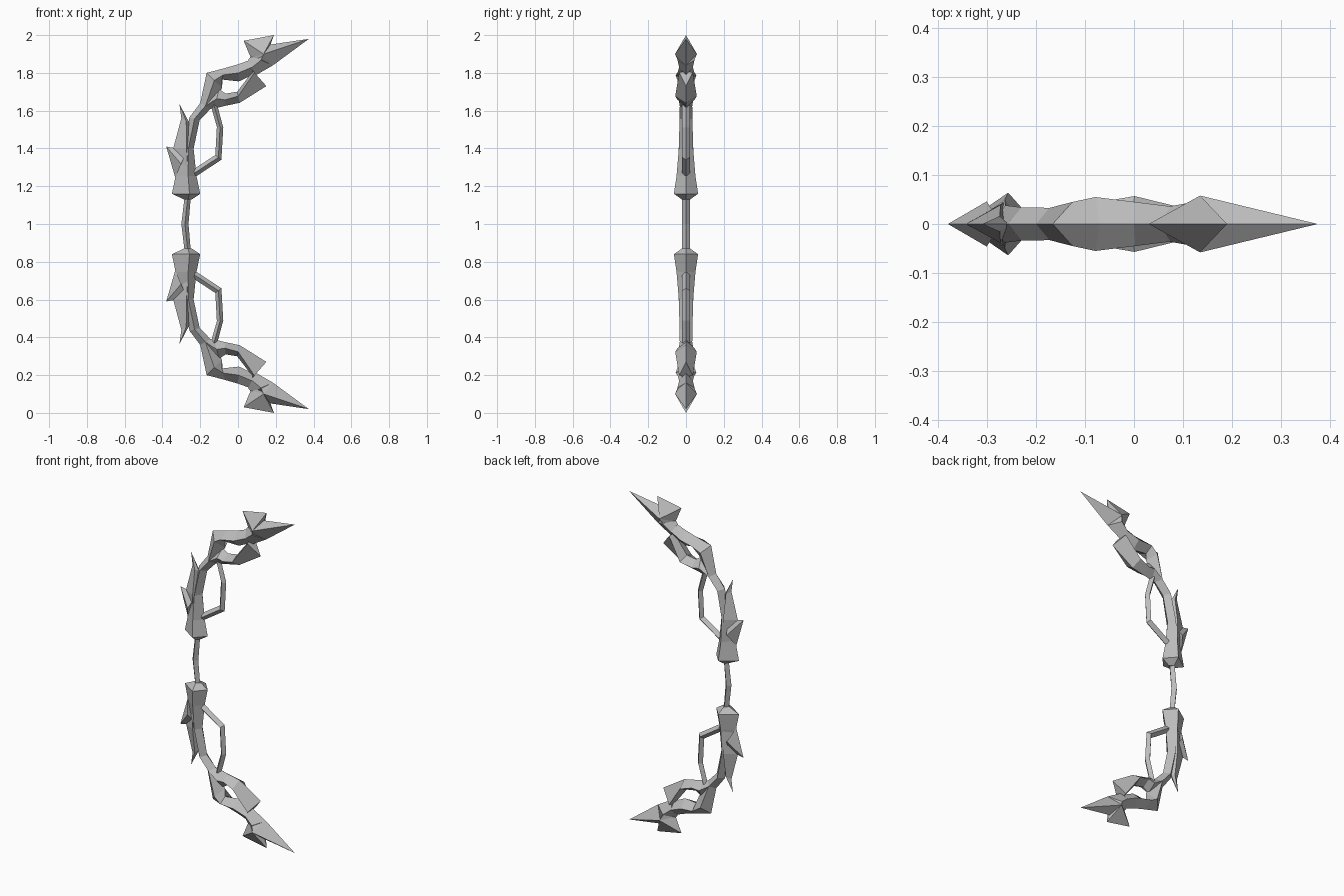
import bpy
import bmesh
from mathutils import Vector

cube = bpy.data.objects.get("Cube")
if cube:
    bpy.data.objects.remove(cube)

grey = bpy.data.materials.new("plain_grey")
grey.use_nodes = True
COLOR = (0.5, 0.5, 0.5, 1)
grey.diffuse_color = COLOR
grey.node_tree.nodes["Principled BSDF"].inputs["Base Color"].default_value = COLOR


def finish(name, bm, mirrored=True):
    """Clean the mesh and make an object, mirrored about the grip centre."""
    bmesh.ops.remove_doubles(bm, verts=bm.verts, dist=0.0005)
    bmesh.ops.recalc_face_normals(bm, faces=bm.faces)
    mesh = bpy.data.meshes.new(name)
    bm.to_mesh(mesh)
    bm.free()
    mesh.materials.append(grey)
    obj = bpy.data.objects.new(name, mesh)
    obj.location.z = 1
    bpy.context.collection.objects.link(obj)
    if mirrored:
        mod = obj.modifiers.new("Mirror", 'MIRROR')
        mod.use_axis = (False, False, True)
        mod.use_mirror_merge = False


def bar(name, stations, mirrored=True):
    """Loft diamond sections: outer edge, inner edge, half thickness, ridge place."""
    bm = bmesh.new()
    rings = []
    for outer, inner, half, place in stations:
        a = Vector((outer[0], 0, outer[1] - 1))
        b = Vector((inner[0], 0, inner[1] - 1))
        ridge, depth = a.lerp(b, place), Vector((0, half, 0))
        rings.append([bm.verts.new(p) for p in (a, ridge - depth, b, ridge + depth)])
    for r, s in zip(rings, rings[1:]):
        for i in range(4):
            j = (i + 1) % 4
            bm.faces.new((r[i], r[j], s[j], s[i]))
    bm.faces.new(rings[0])
    bm.faces.new(rings[-1])
    finish(name, bm, mirrored)


def blade(name, outline, ridge, half):
    """Flat outline raised to a ridge point on both sides."""
    bm = bmesh.new()
    rim = [bm.verts.new((x, 0, z - 1)) for x, z in outline]
    for side in (-1, 1):
        top = bm.verts.new((ridge[0], side * half, ridge[1] - 1))
        for i, v in enumerate(rim):
            bm.faces.new((v, rim[(i + 1) % len(rim)], top))
    finish(name, bm)


# Grip
bar("grip", [
    ((-0.283, 0.86), (-0.25, 0.86), 0.021, 0.5),
    ((-0.30, 1.0), (-0.262, 1.0), 0.021, 0.5),
    ((-0.283, 1.14), (-0.25, 1.14), 0.021, 0.5)], mirrored=False)

# Flared collar running into the limb
neck = ((-0.20, 1.64), (-0.145, 1.61), 0.033, 0.5)
bar("limb", [
    ((-0.285, 1.13), (-0.245, 1.13), 0.022, 0.5),
    ((-0.35, 1.16), (-0.20, 1.16), 0.064, 0.62),
    ((-0.33, 1.255), (-0.22, 1.255), 0.05, 0.6),
    ((-0.29, 1.40), (-0.235, 1.40), 0.038, 0.5),
    ((-0.257, 1.565), (-0.203, 1.55), 0.034, 0.5),
    neck])

# Two spikes on the outer edge
bar("long_spike", [
    ((-0.32, 1.25), (-0.24, 1.25), 0.046, 0.7),
    ((-0.343, 1.40), (-0.255, 1.40), 0.039, 0.8),
    ((-0.30, 1.56), (-0.257, 1.535), 0.016, 0.6),
    ((-0.31, 1.635), (-0.31, 1.635), 0, 0.5)])
bar("short_spike", [
    ((-0.332, 1.245), (-0.27, 1.39), 0.046, 0.5),
    ((-0.38, 1.41), (-0.38, 1.41), 0, 0.5)])

# Open loop on the inner edge
bar("inner_loop", [
    ((-0.11, 1.63), (-0.145, 1.63), 0.02, 0.5),
    ((-0.078, 1.51), (-0.112, 1.515), 0.02, 0.5),
    ((-0.088, 1.34), (-0.12, 1.365), 0.02, 0.5),
    ((-0.225, 1.25), (-0.235, 1.29), 0.02, 0.5)])

# Split arms around the opening
bar("outer_arm", [
    neck,
    ((-0.166, 1.80), (-0.085, 1.72), 0.045, 0.5),
    ((-0.07, 1.825), (-0.085, 1.765), 0.055, 0.6),
    ((0.0, 1.845), (0.005, 1.755), 0.045, 0.5),
    ((0.068, 1.87), (0.08, 1.79), 0.036, 0.5)])
bar("inner_arm", [
    neck,
    ((-0.10, 1.715), (-0.125, 1.612), 0.04, 0.5),
    ((-0.066, 1.69), (-0.07, 1.625), 0.045, 0.5),
    ((-0.005, 1.70), (0.01, 1.642), 0.057, 0.4),
    ((0.08, 1.81), (0.15, 1.73), 0.036, 0.1)])

# Pointed end blade with a back claw
blade("end_blade", [
    (0.03, 1.97), (0.19, 2.0), (0.172, 1.95), (0.375, 1.98),
    (0.185, 1.84), (0.08, 1.79), (0.068, 1.88)], (0.135, 1.90), 0.058)
bar("blade_socket", [
    ((0.055, 1.87), (0.09, 1.785), 0.036, 0.5),
    ((0.07, 1.89), (0.185, 1.84), 0.045, 0.45),
    ((0.135, 1.90), (0.135, 1.90), 0.057, 0.5)])
